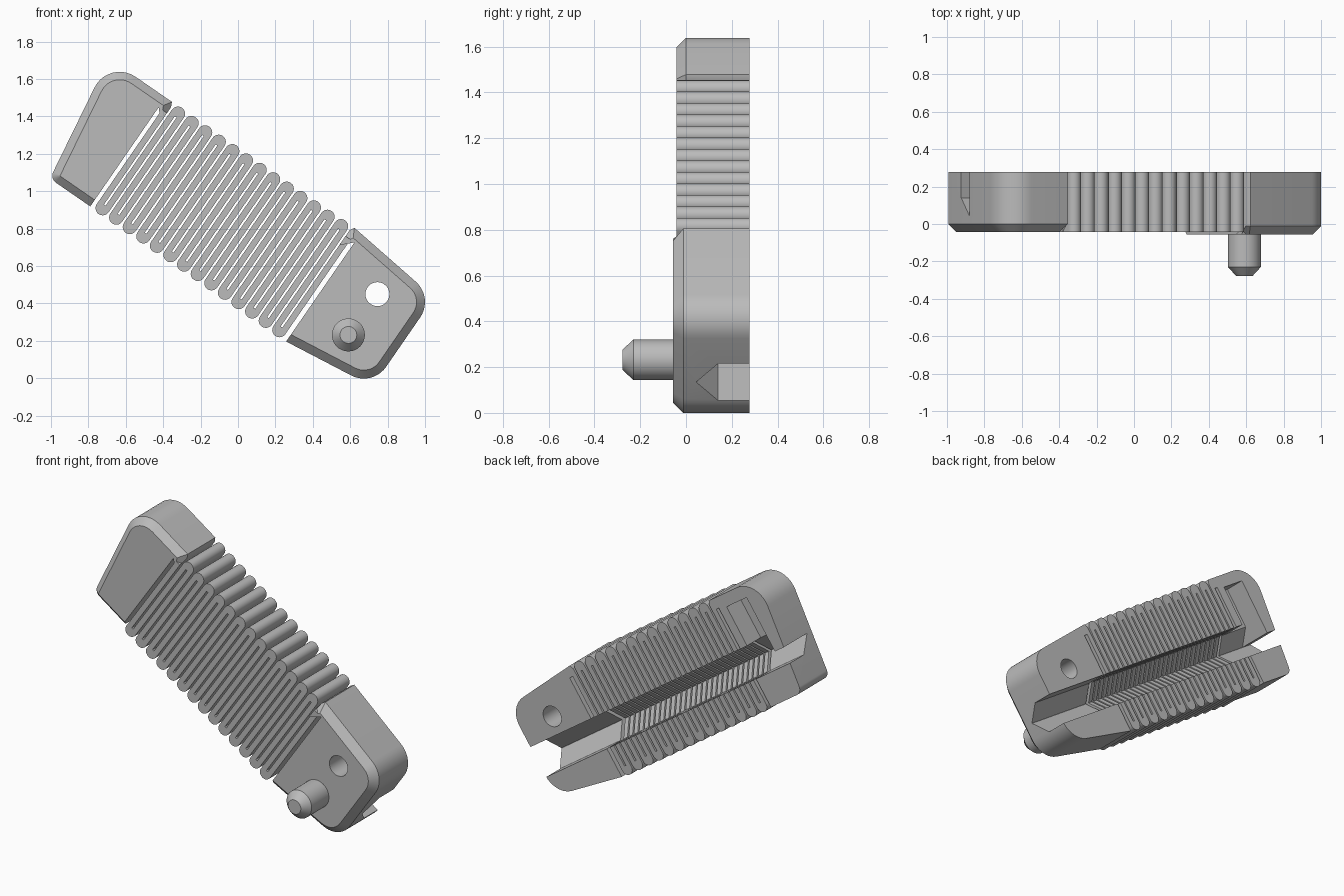
import bpy, bmesh, math
from mathutils import Matrix, Vector

if "Cube" in bpy.data.objects:
    bpy.data.objects.remove(bpy.data.objects["Cube"])

grey = bpy.data.materials.new("light grey plastic")
grey.use_nodes = True
grey.diffuse_color = (0.5, 0.5, 0.5, 1)
grey.node_tree.nodes["Principled BSDF"].inputs["Base Color"].default_value = (0.5, 0.5, 0.5, 1)

TILT = Matrix.Rotation(math.radians(34.6), 4, 'Y')   # the bar slopes down to the right
BACK, FRONT = 0.277, -0.042
MID, LOW, HIGH = 0.66, 0.338, 0.982                  # bar centre line and bump centres
HALF_PITCH, BUMP_R, SLIT = 0.04415, 0.0385, 0.0055
BRIDGE = 0.952                                       # underside of the joints to the blocks


def loft(name, sections):
    """Solid through sections (y, [(u, v), ...]) with u along the bar and v across it."""
    bm = bmesh.new()
    rings = [[bm.verts.new((u, y, v)) for u, v in pts] for y, pts in sections]
    n = len(rings[0])
    for a, b in zip(rings, rings[1:]):
        for i in range(n):
            j = (i + 1) % n
            bm.faces.new((a[i], a[j], b[j], b[i]))
    bm.faces.new(rings[0])
    bm.faces.new(rings[-1])
    bmesh.ops.recalc_face_normals(bm, faces=bm.faces)
    mesh = bpy.data.meshes.new(name)
    bm.to_mesh(mesh)
    bm.free()
    mesh.transform(TILT)
    mesh.materials.append(grey)
    ob = bpy.data.objects.new(name, mesh)
    bpy.context.collection.objects.link(ob)
    return ob


def rect(u0, u1, v0, v1):
    return [(u0, v0), (u1, v0), (u1, v1), (u0, v1)]


def arc(u, v, r, start, end, steps):
    angles = [math.radians(start + (end - start) * i / steps) for i in range(steps + 1)]
    return [(u + r * math.cos(a), v + r * math.sin(a)) for a in angles]


def round_corner(prev, here, nxt, r, steps=10):
    """Tangent arc at a convex corner."""
    p, h, n = Vector(prev), Vector(here), Vector(nxt)
    d0, d1 = (p - h).normalized(), (n - h).normalized()
    half = d0.angle(d1) / 2
    centre = h + (d0 + d1).normalized() * (r / math.sin(half))
    t0 = h + d0 * (r / math.tan(half)) - centre
    t1 = h + d1 * (r / math.tan(half)) - centre
    sweep = t0.angle_signed(t1)
    # angle_signed is clockwise positive
    return [tuple(centre + Matrix.Rotation(-sweep * i / steps, 2) @ t0) for i in range(steps + 1)]


def inset(pts, dist, plain):
    """Move all edges inward except the first few plain ones."""
    P = [Vector(p) for p in pts]
    n = len(P)
    area = sum(P[i - 1].x * P[i].y - P[i].x * P[i - 1].y for i in range(n))
    side = 1 if area > 0 else -1
    out = []
    for i in range(n):
        e0, e1 = (P[i] - P[i - 1]).normalized(), (P[(i + 1) % n] - P[i]).normalized()
        n0, n1 = Vector((-e0.y, e0.x)) * side, Vector((-e1.y, e1.x)) * side
        d0 = 0 if 0 < i <= plain else dist
        d1 = 0 if i < plain else dist
        det = n0.x * n1.y - n0.y * n1.x
        if abs(det) < 1e-4:
            move = n1 * d1
        else:
            move = Vector(((d0 * n1.y - d1 * n0.y) / det, (n0.x * d1 - n1.x * d0) / det))
        out.append(tuple(P[i] + move))
    return out


def end_block(name, inner, far_top, r_top, far_low, r_low, front, chamfer):
    """Block with a plain spring side and chamfered outer front edges."""
    pts = (inner + round_corner(inner[-1], far_top, far_low, r_top)
           + round_corner(far_top, far_low, inner[0], r_low))
    return loft(name, [(BACK, pts), (front + chamfer, pts), (front, inset(pts, chamfer, 3))])


# End blocks
upper_block = end_block(
    "upper_block",
    [(-1.172, 0.308), (-1.172, BRIDGE), (-1.1175, BRIDGE), (-1.1175, 0.99), (-1.13, 1.016)],
    (-1.54, 1.016), 0.15, (-1.434, 0.308), 0.046, FRONT, 0.042)
lower_block = end_block(
    "lower_block",
    [(0.1, 0.308), (0.1, BRIDGE), (0.0415, BRIDGE), (0.0415, 0.99), (0.055, 1.016)],
    (0.617, 0.95), 0.145, (0.617, 0.372), 0.145, -0.057, 0.045)

# Serpentine spring: bumps alternate between the lower and upper edge
first = -1.112
start, stop = first - BUMP_R, first + 26 * HALF_PITCH + BUMP_R
side_a, side_b = [(first - SLIT, BRIDGE)], [(start, BRIDGE)]
for k in range(27):
    u = first + k * HALF_PITCH
    if k % 2 == 0:
        side_a += [(u - SLIT, LOW + 0.02), (u + SLIT, LOW + 0.02)]
        side_b += arc(u, LOW, BUMP_R, 180, 360, 10)
    else:
        side_a += arc(u, HIGH, BUMP_R, 180, 0, 10)
        side_b += [(u - SLIT, HIGH - 0.02), (u + SLIT, HIGH - 0.02)]
side_a.append((stop - BUMP_R + SLIT, BRIDGE))
side_b.append((stop, BRIDGE))
outline = side_a + side_b[::-1]
spring = loft("spring", [(BACK, outline), (FRONT, outline)])

# Peg on the lower block
peg = loft("peg", [(y, arc(0.354, 0.526, r, 0, 352.5, 47))
                   for y, r in ((-0.04, 0.088), (-0.23, 0.088), (-0.277, 0.045))])

# Cutters: back channel with a V floor, half channel at the stop, pocket, hole
FLOOR, APEX, OPEN = 0.14, 0.045, 0.35
C, W, STOP = 0.589, 0.0975, -1.40
channel = loft("channel_cutter", [(y, rect(STOP, 0.8, C - w, C + w))
                                  for y, w in ((APEX, 0.0005), (FLOOR, W), (OPEN, W))])
half_channel = loft("half_channel_cutter", [(y, rect(-1.7, STOP + 0.02, C - w, C))
                                            for y, w in ((APEX, 0.0005), (FLOOR, W), (OPEN, W))])
pocket = loft("pocket_cutter", [(y, rect(STOP, -1.23, C, 0.94)) for y in (FLOOR, OPEN)])
ring = arc(0.358, 0.7935, 0.064, 0, 352.5, 47)
hole = loft("hole_cutter", [(-0.2, ring), (OPEN, ring)])


def cut(ob, cutters):
    for c in cutters:
        mod = ob.modifiers.new("cut", 'BOOLEAN')
        mod.operation, mod.solver, mod.object = 'DIFFERENCE', 'EXACT', c
    dg = bpy.context.evaluated_depsgraph_get()
    mesh = bpy.data.meshes.new_from_object(ob.evaluated_get(dg))
    ob.modifiers.clear()
    ob.data = mesh


cut(upper_block, [channel, half_channel, pocket])
cut(spring, [channel])
cut(lower_block, [channel, hole])
for c in (channel, half_channel, pocket, hole):
    bpy.data.objects.remove(c)

# Smooth shading with crisp edges
bpy.ops.object.select_all(action='DESELECT')
for ob in (upper_block, spring, lower_block, peg):
    ob.select_set(True)
bpy.context.view_layer.objects.active = spring
bpy.ops.object.shade_smooth_by_angle()
